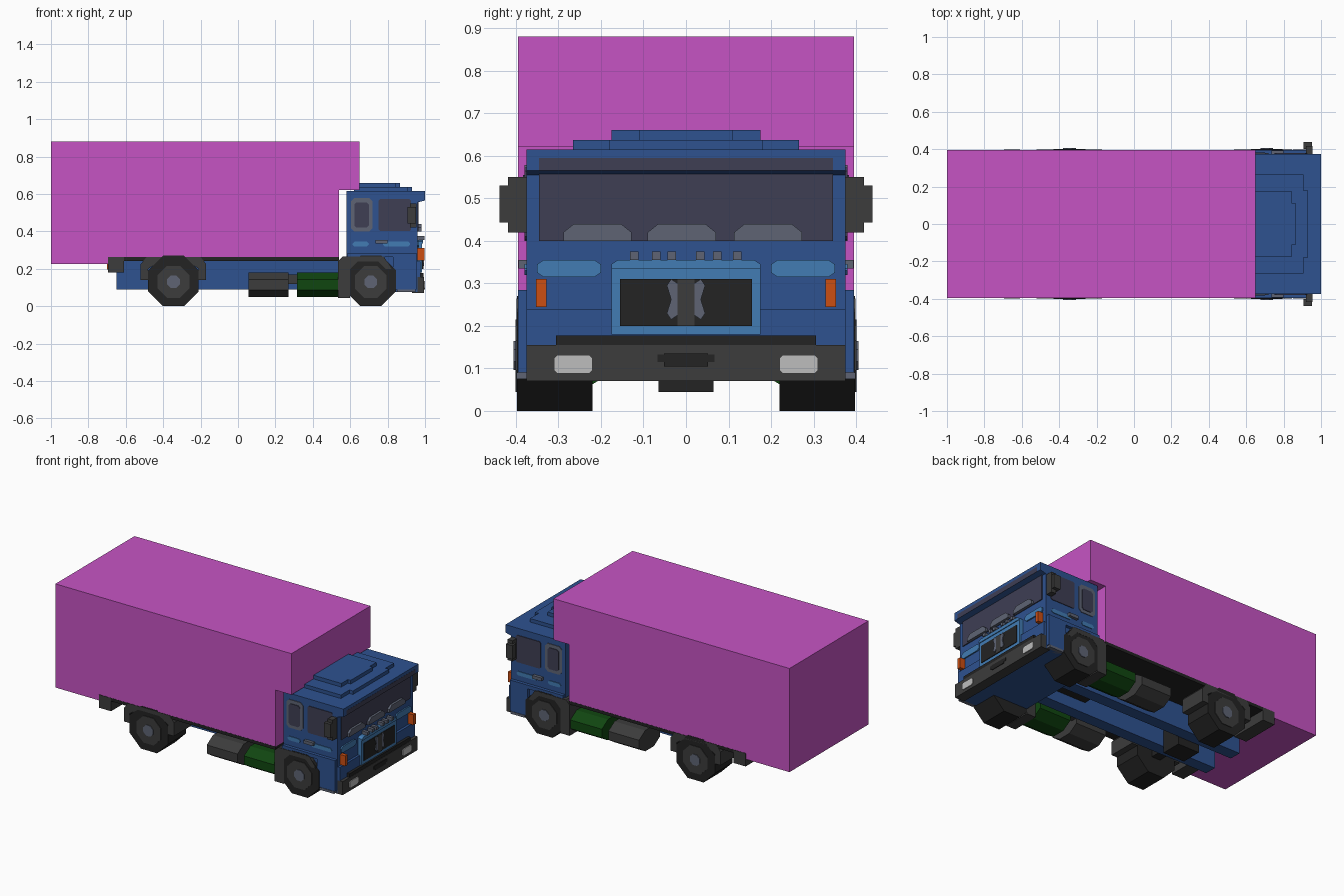
import bpy, bmesh, math
from mathutils import Vector

if "Cube" in bpy.data.objects:
    bpy.data.objects.remove(bpy.data.objects["Cube"], do_unlink=True)


def lin(c):
    c /= 255
    return c / 12.92 if c <= 0.04045 else ((c + 0.055) / 1.055) ** 2.4


def material(name, r, g, b):
    m = bpy.data.materials.new(name)
    col = (lin(r), lin(g), lin(b), 1)
    m.diffuse_color = col
    m.use_nodes = True
    m.node_tree.nodes["Principled BSDF"].inputs["Base Color"].default_value = col
    return m


MAGENTA = material("magenta", 198, 84, 196)
BLUE = material("blue", 46, 82, 144)
SKY = material("light blue", 66, 124, 180)
DARK = material("dark grey", 60, 60, 60)
BLACK = material("black", 35, 35, 35)
STEEL = material("steel grey", 94, 100, 116)
GLASS = material("dark glass", 62, 62, 84)
GREEN = material("green", 16, 70, 16)
ORANGE = material("orange", 204, 78, 18)
WHITE = material("lamp white", 190, 190, 190)


def prism(name, mat, pts, axis, a, b):
    """Extrude a flat profile along x (points y,z) or y (points x,z)."""
    bm = bmesh.new()
    place = (lambda p: (a, p[0], p[1])) if axis == "x" else (lambda p: (p[0], a, p[1]))
    face = bm.faces.new([bm.verts.new(place(p)) for p in pts])
    ext = bmesh.ops.extrude_face_region(bm, geom=[face])
    move = Vector((b - a, 0, 0)) if axis == "x" else Vector((0, b - a, 0))
    bmesh.ops.translate(bm, vec=move,
                        verts=[v for v in ext["geom"] if isinstance(v, bmesh.types.BMVert)])
    bmesh.ops.recalc_face_normals(bm, faces=bm.faces)
    me = bpy.data.meshes.new(name)
    bm.to_mesh(me)
    bm.free()
    me.materials.append(mat)
    ob = bpy.data.objects.new(name, me)
    bpy.context.collection.objects.link(ob)
    return ob


def box(name, mat, x0, x1, y0, y1, z0, z1):
    return prism(name, mat, [(x0, z0), (x1, z0), (x1, z1), (x0, z1)], "y", y0, y1)


def pair(name, mat, x0, x1, y0, y1, z0, z1):
    box(name + "_far", mat, x0, x1, y0, y1, z0, z1)
    box(name + "_near", mat, x0, x1, -y1, -y0, z0, z1)


def octagon(cx, cz, rx, rz):
    """Octagon with flat top and bottom, given half width and half height."""
    k = 0.414
    return [(cx + u * rx, cz + v * rz) for u, v in
            [(1, -k), (1, k), (k, 1), (-k, 1), (-1, k), (-1, -k), (-k, -1), (k, -1)]]


def chamfered(x0, x1, z0, z1, c):
    return [(x0 + c, z0), (x1 - c, z0), (x1, z0 + c), (x1, z1 - c),
            (x1 - c, z1), (x0 + c, z1), (x0, z1 - c), (x0, z0 + c)]


# Cargo box with an overhang above the cab
prism("cargo_box", MAGENTA,
      [(-1, .225), (-.69, .225), (-.69, .262), (.54, .262), (.54, .62),
       (.65, .62), (.65, .88), (-1, .88)], "y", -.395, .395)

# Chassis
box("cargo_bed", BLACK, -.69, .54, -.396, .396, .243, .263)
pair("chassis_rail", BLUE, -.65, .60, .07, .145, .09, .245)
pair("tail_block", DARK, -.695, -.61, .15, .397, .18, .262)
pair("tail_lamp", ORANGE, -.70, -.695, .17, .27, .195, .235)
box("differential", BLACK, -.42, -.27, -.065, .065, .045, .2)
box("rear_axle", BLACK, -.375, -.315, -.25, .25, .105, .165)
box("front_axle", BLACK, .68, .74, -.25, .25, .105, .165)
box("gearbox", BLACK, .30, .58, -.07, .07, .16, .243)

# Wheels, mudguards and tanks on both sides
for side, s in (("far", 1), ("near", -1)):
    for pos, x in (("front", .71), ("rear", -.345)):
        prism(f"{pos}_tyre_{side}", BLACK, octagon(x, .135, .135, .135), "y", s * .22, s * .397)
        prism(f"{pos}_rim_{side}", DARK, octagon(x, .13, .085, .085), "y", s * .39, s * .401)
        prism(f"{pos}_hub_{side}", STEEL, octagon(x, .13, .034, .034), "y", s * .39, s * .405)
    prism(f"rear_mudguard_{side}", DARK,
          [(-.52, .14), (-.48, .14), (-.48, .2), (-.42, .24), (-.27, .24), (-.21, .2),
           (-.21, .14), (-.17, .14), (-.17, .225), (-.2, .262), (-.49, .262), (-.52, .225)],
          "y", s * .22, s * .397)
    prism(f"front_mudguard_{side}", DARK,
          [(.535, .045), (.6, .045), (.6, .2), (.64, .24), (.75, .24), (.79, .2),
           (.82, .2), (.78, .265), (.56, .265), (.535, .24)],
          "y", s * .22, s * .398)
    prism(f"air_tank_{side}", DARK, octagon(s * .285, .115, .105, .066), "x", .055, .27)
    prism(f"fuel_tank_{side}", GREEN, octagon(s * .285, .115, .105, .066), "x", .315, .535)
    box(f"tank_bracket_{side}", DARK, .08, .5, min(s * .14, s * .22), max(s * .14, s * .22), .12, .17)

# Cab body with recessed front and overhanging roof edge
prism("cab_body", BLUE,
      [(.58, .2), (.6, .075), (.96, .075), (.96, .555), (1, .565), (1, .615), (.58, .615)],
      "y", -.375, .375)
pair("cab_skirt_front", BLUE, .83, .955, .37, .395, .09, .285)
pair("cab_skirt_top", BLUE, .585, .84, .37, .395, .262, .285)
pair("step", STEEL, .85, .95, .36, .398, .075, .09)

# Stepped roof
prism("roof_step_low", BLUE, [(.62, .61), (.93, .61), (.93, .637), (.62, .637)], "y", -.18, .18)
box("roof_step_low_wide", BLUE, .62, .905, -.265, .265, .61, .637)
box("roof_step_high", BLUE, .62, .865, -.11, .11, .63, .66)
box("roof_step_high_wide", BLUE, .62, .845, -.175, .175, .63, .66)

# Windscreen: tall lower pane and a strip under the roof edge
box("windscreen", GLASS, .958, .966, -.345, .345, .40, .559)
box("windscreen_top", GLASS, .995, 1.0, -.345, .345, .565, .595)
bpy.data.objects["windscreen_top"].location.x = .001
for i, y in enumerate((-.208, -.01, .193)):
    prism(f"wiper_{i + 1}", STEEL,
          [(y - .08, .40), (y + .08, .40), (y + .08, .42), (y + .055, .44),
           (y - .055, .44), (y - .08, .42)], "x", .96, .98)

# Grille and front panels
box("nose_panel", BLUE, .95, .975, -.375, .375, .155, .24)
box("grille_panel", SKY, .95, .985, -.175, .175, .18, .335)
prism("grille_cap", SKY,
      [(-.175, .335), (.175, .335), (.175, .345), (.16, .355), (-.16, .355), (-.175, .345)],
      "x", .95, .99)
box("grille", BLACK, .98, .989, -.155, .155, .20, .31)
for s, n in ((1, "far"), (-1, "near")):
    prism(f"grille_trim_{n}", STEEL,
          [(s * .02, .225), (s * .035, .215), (s * .045, .23), (s * .035, .262),
           (s * .045, .295), (s * .035, .31), (s * .02, .3)], "x", .985, .994)
    prism(f"front_vent_{n}", SKY,
          [(s * .2, .325), (s * .215, .315), (s * .335, .315), (s * .35, .325),
           (s * .35, .345), (s * .335, .355), (s * .215, .355), (s * .2, .345)],
          "x", .955, .968)
box("grille_bar", DARK, .985, .992, -.02, .02, .20, .31)
for i, y in enumerate((-.122, -.07, -.033, .033, .073, .12)):
    box(f"marker_lamp_{i + 1}", STEEL, .955, .998, y - .01, y + .01, .355, .375)
pair("indicator", ORANGE, .95, .997, .328, .352, .245, .31)

# Bumper
box("bumper", DARK, .93, .994, -.375, .375, .07, .155)
box("bumper_top", BLACK, .95, .992, -.305, .305, .155, .177)
box("bumper_slot", BLACK, .99, .998, -.052, .052, .105, .135)
box("bumper_slot_wings", BLACK, .99, .997, -.067, .067, .115, .133)
for s, n in ((1, "far"), (-1, "near")):
    prism(f"headlamp_{n}", WHITE,
          [(s * (.265 + u), z) for u, z in chamfered(-.045, .045, .088, .132, .008)],
          "x", .99, .999)

    # Doors: windows, trim strips, handle and mirror
    prism(f"rear_window_frame_{n}", STEEL, chamfered(.603, .72, .40, .578, .018),
          "y", s * .37, s * .379)
    prism(f"rear_window_{n}", GLASS, chamfered(.622, .70, .42, .555, .012),
          "y", s * .37, s * .383)
    prism(f"door_window_{n}", GLASS, chamfered(.752, .925, .402, .572, .008),
          "y", s * .37, s * .379)
    prism(f"side_strip_rear_{n}", SKY, chamfered(.612, .70, .32, .345, .01),
          "y", s * .37, s * .379)
    prism(f"side_strip_front_{n}", SKY, chamfered(.775, .92, .32, .345, .01),
          "y", s * .37, s * .379)
pair("door_handle", STEEL, .735, .80, .37, .394, .335, .355)
pair("mirror_arm", DARK, .92, .955, .37, .418, .42, .55)
pair("mirror", DARK, .907, .952, .40, .438, .443, .53)
